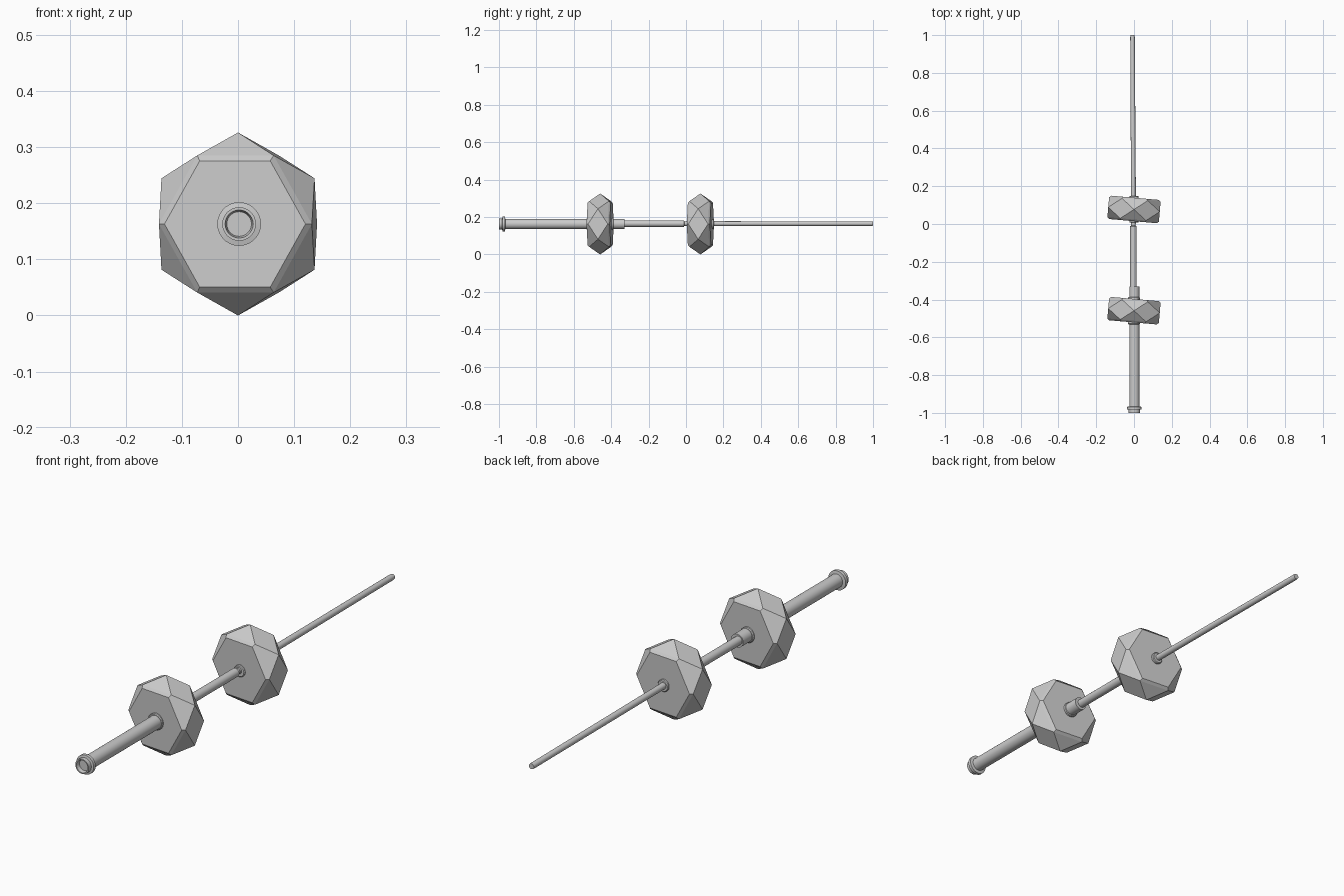
import bpy, bmesh, math
from mathutils import Vector, Matrix

if "Cube" in bpy.data.objects:
    bpy.data.objects.remove(bpy.data.objects["Cube"])

Z = 0.163  # height of the shared axis


def lathe(name, profile, start=(0, 0, Z), end=None, seg=28):
    """Revolve (y, radius) pairs about the Y axis; optional end point skews the axis slightly."""
    bm = bmesh.new()
    y0, y1 = profile[0][0], profile[-1][0]
    rings = []
    for y, r in profile:
        t = (y - y0) / (y1 - y0) if y1 != y0 else 0
        cx, cz = start[0], start[2]
        if end:
            cx += (end[0] - start[0]) * t
            cz += (end[2] - start[2]) * t
        rings.append([bm.verts.new((cx + r * math.cos(2 * math.pi * i / seg), y,
                                    cz + r * math.sin(2 * math.pi * i / seg))) for i in range(seg)])
    for a, b in zip(rings, rings[1:]):
        for i in range(seg):
            j = (i + 1) % seg
            bm.faces.new((a[i], a[j], b[j], b[i]))
    bm.faces.new(rings[0])
    bm.faces.new(rings[-1])
    return finish(name, bm, True)


def finish(name, bm, smooth):
    bmesh.ops.recalc_face_normals(bm, faces=bm.faces)
    me = bpy.data.meshes.new(name)
    bm.to_mesh(me)
    bm.free()
    ob = bpy.data.objects.new(name, me)
    bpy.context.collection.objects.link(ob)
    if smooth:
        bpy.ops.object.select_all(action='DESELECT')
        ob.select_set(True)
        bpy.context.view_layer.objects.active = ob
        bpy.ops.object.shade_smooth_by_angle(angle=math.radians(35))
    return ob


def faceted_bead(name, y):
    """Hexagonal bead: six diamond sides, twelve triangles, chamfered hexagon ends."""
    bm = bmesh.new()

    def ring(r, py, offset):
        return [bm.verts.new((0.97 * r * math.cos(math.radians(60 * i + offset)), py,
                              r * math.sin(math.radians(60 * i + offset)))) for i in range(6)]

    mid = ring(0.163, 0, 30)
    shoulders = []
    for s in (-1, 1):
        shoulder = ring(0.141, s * 0.053, 0)
        face = ring(0.130, s * 0.062, 0)
        for i in range(6):
            j = (i + 1) % 6
            bm.faces.new((mid[i], shoulder[i], shoulder[j]))
            bm.faces.new((shoulder[i], shoulder[j], face[j], face[i]))
        bm.faces.new(face)
        shoulders.append(shoulder)
    for i in range(6):
        bm.faces.new((mid[i - 1], shoulders[0][i], mid[i], shoulders[1][i]))
    ob = finish(name, bm, False)
    ob.matrix_world = Matrix.Translation(Vector((0, y, Z))) @ Matrix.Rotation(math.radians(-5), 4, 'Z')
    return ob


# Two faceted beads
faceted_bead("front_bead", -0.459)
faceted_bead("back_bead", 0.077)

# Handle tube with a flanged, dished butt end
lathe("handle_tube", [(-0.985, 0.012), (-0.985, 0.022), (-1.0, 0.025), (-1.0, 0.030),
                      (-0.983, 0.030), (-0.981, 0.039), (-0.968, 0.039), (-0.966, 0.027),
                      (-0.33, 0.027)], start=(0.002, 0, Z))

# Middle rod, narrowing to a neck before the back bead
lathe("middle_rod", [(-0.35, 0.0175), (-0.012, 0.0175), (-0.008, 0.012), (0.04, 0.012)],
      start=(-0.003, 0, Z + 0.002))

# Thin back rod
lathe("thin_rod", [(0.0, 0.013), (0.99, 0.012), (1.0, 0.011)],
      start=(-0.002, 0, Z + 0.002), end=(-0.008, 0, Z + 0.002))

# Collars where the rods meet the beads
for name, y, r in (("front_bead_collar_a", -0.524, 0.033), ("front_bead_collar_b", -0.394, 0.031),
                   ("back_bead_collar_a", 0.014, 0.024), ("back_bead_collar_b", 0.142, 0.024)):
    lathe(name, [(y - 0.007, r - 0.003), (y - 0.004, r), (y + 0.004, r), (y + 0.007, r - 0.003)])
